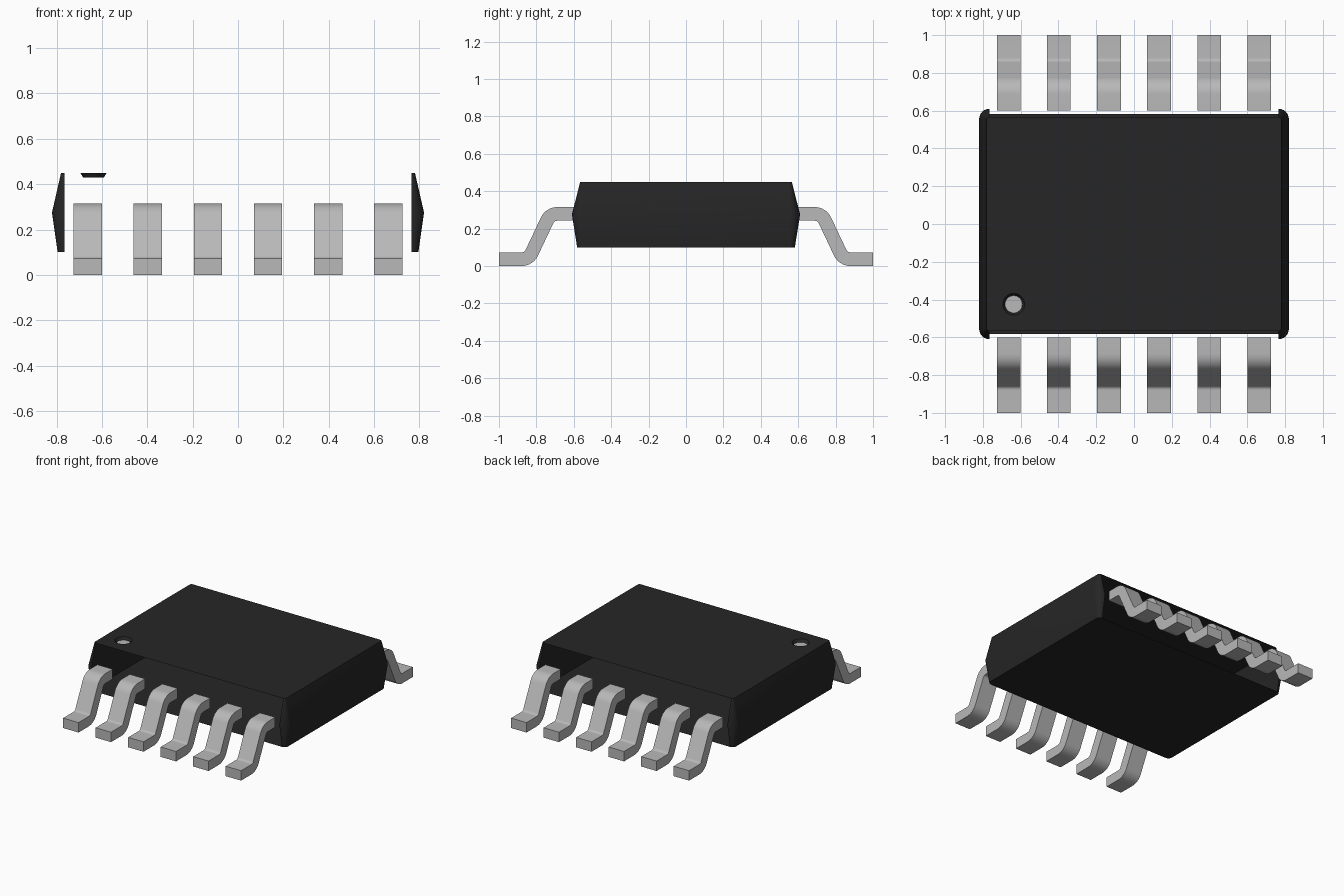
import bpy, bmesh
from math import sin, cos, pi, radians

if "Cube" in bpy.data.objects:
    bpy.data.objects.remove(bpy.data.objects["Cube"], do_unlink=True)


def material(name, rgb):
    m = bpy.data.materials.new(name)
    m.use_nodes = True
    m.diffuse_color = (*rgb, 1)
    m.node_tree.nodes["Principled BSDF"].inputs["Base Color"].default_value = (*rgb, 1)
    return m


black = material("black plastic", (0.019, 0.019, 0.019))
metal = material("grey metal", (0.48, 0.48, 0.48))


def finish(bm, name, mats):
    mesh = bpy.data.meshes.new(name)
    bm.to_mesh(mesh)
    bm.free()
    for m in mats:
        mesh.materials.append(m)
    ob = bpy.data.objects.new(name, mesh)
    bpy.context.collection.objects.link(ob)
    bpy.ops.object.select_all(action="DESELECT")
    ob.select_set(True)
    bpy.context.view_layer.objects.active = ob
    bpy.ops.object.shade_smooth_by_angle(angle=radians(25))
    return ob


def bridge(bm, a, b, skip=()):
    n = len(a)
    for i in range(n):
        if i not in skip:
            j = (i + 1) % n
            bm.faces.new((a[i], a[j], b[j], b[i]))


# Package body: three rounded outlines, open along the two lead sides
FLAT_X, STEPS = 0.765, 6


def outline(bm, hx, hy, z):
    r = hx - FLAT_X
    ring = []
    for k, (sx, sy) in enumerate(((1, 1), (-1, 1), (-1, -1), (1, -1))):
        for i in range(STEPS + 1):
            a = (k + i / STEPS) * pi / 2
            ring.append(bm.verts.new((sx * FLAT_X + r * cos(a),
                                      sy * (hy - r) + r * sin(a), z)))
    return ring


bm = bmesh.new()
low = outline(bm, 0.795, 0.582, 0.10)
mid = outline(bm, 0.82, 0.61, 0.275)
top = outline(bm, 0.78, 0.566, 0.45)
open_sides = (STEPS, 3 * STEPS + 2)
bridge(bm, low, mid, open_sides)
bridge(bm, mid, top, open_sides)
bm.faces.new(low[::-1])


# Pin one marker: a shallow tapered recess with a grey floor
def circle(r, z, n=24):
    return [bm.verts.new((-0.637 + r * cos(2 * pi * i / n),
                          -0.425 + r * sin(2 * pi * i / n), z)) for i in range(n)]


rim, floor = circle(0.058, 0.45), circle(0.046, 0.43)
bridge(bm, floor, rim)
loops = []
for ring in (top, rim):
    for i, v in enumerate(ring):
        w = ring[(i + 1) % len(ring)]
        loops.append(bm.edges.get((v, w)) or bm.edges.new((v, w)))
bmesh.ops.triangle_fill(bm, use_beauty=True, edges=loops, normal=(0, 0, 1))
for f in bm.faces:
    c = f.calc_center_median()
    f.normal_update()
    if c.z > 0.449 and f.normal.z < 0:
        f.normal_flip()
for f in bm.faces:
    # recess wall leans inward and upward
    c = f.calc_center_median()
    if 0.43 < c.z < 0.449 and abs(c.x + 0.637) < 0.06 and f.normal.z < 0:
        f.normal_flip()
bm.faces.new(floor).material_index = 1
finish(bm, "package_body", (black, metal))


# Gull-wing leads: two concentric bends joined by a steep straight run
BEND, ARC = radians(63), 8


def arc(cy, cz, r, sign):
    return [(cy + sign * r * sin(BEND * i / ARC),
             cz + sign * r * cos(BEND * i / ARC)) for i in range(ARC + 1)]


SMALL, LARGE = 0.024, 0.097
upper = ([(0.602, 0.315)] + arc(0.688, 0.218, LARGE, 1)
         + arc(0.879, 0.097, SMALL, -1)[::-1] + [(1.0, 0.073)])
under = ([(0.602, 0.242)] + arc(0.688, 0.218, SMALL, 1)
         + arc(0.879, 0.097, LARGE, -1)[::-1] + [(1.0, 0.0)])


def lead(name, x, side, width=0.125):
    bm = bmesh.new()
    rows = [[bm.verts.new((x + s * width / 2, side * y, z)) for y, z in line]
            for line, s in ((upper, -1), (upper, 1), (under, 1), (under, -1))]
    for i in range(len(upper) - 1):
        bridge(bm, [r[i] for r in rows], [r[i + 1] for r in rows])
    bm.faces.new([r[-1] for r in rows])
    bm.faces.new([r[0] for r in rows][::-1])
    bmesh.ops.recalc_face_normals(bm, faces=bm.faces)
    finish(bm, name, (metal,))


for side, label in ((-1, "front"), (1, "back")):
    for i in range(6):
        lead(f"{label}_lead_{i + 1}", (i - 2.5) * 0.265, side)
